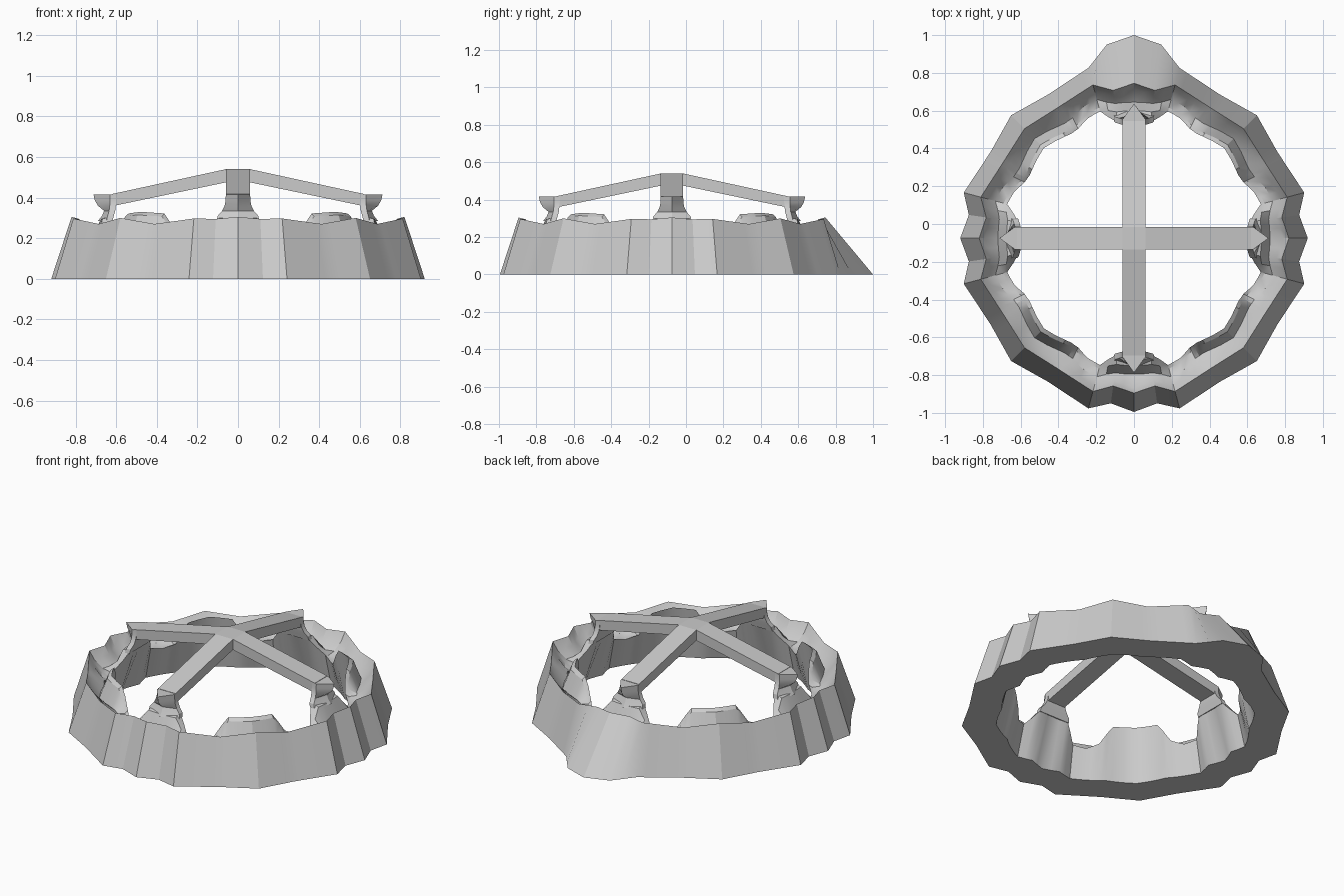
import bpy, bmesh, math
from mathutils import Vector

if "Cube" in bpy.data.objects:
    bpy.data.objects.remove(bpy.data.objects["Cube"])

CY = -0.075  # ring centre in y
grey = bpy.data.materials.new("grey")
grey.diffuse_color = (0.6, 0.6, 0.6, 1)
grey.use_nodes = True
grey.node_tree.nodes["Principled BSDF"].inputs["Base Color"].default_value = grey.diffuse_color


def finish(name, bm, angle=30):
    bmesh.ops.remove_doubles(bm, verts=bm.verts, dist=1e-4)
    bmesh.ops.recalc_face_normals(bm, faces=bm.faces)
    mesh = bpy.data.meshes.new(name)
    bm.to_mesh(mesh)
    bm.free()
    mesh.materials.append(grey)
    ob = bpy.data.objects.new(name, mesh)
    bpy.context.collection.objects.link(ob)
    bpy.ops.object.select_all(action='DESELECT')
    ob.select_set(True)
    bpy.context.view_layer.objects.active = ob
    bpy.ops.object.shade_smooth_by_angle(angle=math.radians(angle))
    return ob


def loft(bm, sections, close_sections):
    rows = [[bm.verts.new(p) for p in s] for s in sections]
    n = len(rows[0])
    pairs = zip(rows, rows[1:] + rows[:1]) if close_sections else zip(rows, rows[1:])
    for a, b in pairs:
        for j in range(n):
            k = (j + 1) % n
            bm.faces.new((a[j], a[k], b[k], b[j]))
    return rows


def polar(deg, r):
    a = math.radians(deg)
    return Vector((math.cos(a) * r, math.sin(a) * r + CY))


def sample(keys, x, col):
    for a, b in zip(keys, keys[1:]):
        if x <= b[0]:
            t = (x - a[0]) / (b[0] - a[0])
            return a[col] + (b[col] - a[col]) * t
    return keys[-1][col]


# Ring outline over one eighth: angle, base radius, top radius, top height
OUTER = [(0, .92, .82, .305), (8, .883, .79, .295), (15, .933, .84, .297),
         (31, .886, .80, .27), (45, .92, .82, .30)]
# Inner rim over one eighth: angle, radius, height, crest width
INNER = [(0, .615, .31, .06), (8, .62, .31, .055), (11.5, .65, .255, .04),
         (15, .695, .195, .02), (21, .68, .18, .02), (27, .65, .205, .02),
         (31, .645, .275, .02), (34, .65, .322, .02), (45, .675, .33, .025)]


def ring_section(deg):
    fold = deg % 90
    fold = min(fold, 90 - fold)
    # straight facets between the outline corners
    for a, b in zip(OUTER, OUTER[1:]):
        if fold <= b[0]:
            break

    def spout(key, col, ang):
        off = abs(ang - 90)
        if col == 1 and off < 9:   # sloping projection at the back
            return 1.075 if off < 1 else 1.035
        return key[col]
    t = (fold - a[0]) / (b[0] - a[0])
    base_deg = deg - fold if abs((deg - fold) % 90) < 1e-6 else deg + fold
    sign = 1 if base_deg <= deg else -1
    da, db = base_deg + sign * a[0], base_deg + sign * b[0]
    out = polar(da, spout(a, 1, da)).lerp(polar(db, spout(b, 1, db)), t)
    top = polar(da, a[2]).lerp(polar(db, b[2]), t)
    zt = a[3] + (b[3] - a[3]) * t
    ri, zi, crest = (sample(INNER, fold, c) for c in (1, 2, 3))
    rt = (top - Vector((0, CY))).length
    trough = min(ri + crest + .045, rt - .06)
    zc = min(.20, zi + .01)
    low = .79 * sample(OUTER, fold, 1)
    pts = [(out, 0), (top, zt), (polar(deg, rt - .03), .245),
           (polar(deg, trough), zc),
           (polar(deg, ri + crest), max(zi - .015, .185)),
           (polar(deg, ri), zi), (polar(deg, low), 0)]
    return [(p.x, p.y, z) for p, z in pts]


# Rocky ring with trough, scalloped inner rim and four leg roots
eighth = [0, 4, 8, 11.5, 15, 18, 21, 24, 27, 29, 31, 34, 39, 45]
quarter = eighth + [90 - d for d in reversed(eighth[1:-1])]
bm = bmesh.new()
loft(bm, [ring_section(q * 90 + d) for q in range(4) for d in quarter], True)
finish("ring_wall", bm, 28)


def turned(q, x, y, z):
    c, s = ((1, 0), (0, 1), (-1, 0), (0, -1))[q]
    return (c * x - s * y, s * x + c * y + CY, z)


# Crossed arms, mitred together at the middle
bm = bmesh.new()
PLAN = [(0, 0, .54, .475), (.06, -.06, .54, .475), (.62, -.06, .418, .358),
        (.62, .06, .418, .358), (.06, .06, .54, .475)]
for q in range(4):
    up = [bm.verts.new(turned(q, x, y, t)) for x, y, t, b in PLAN]
    dn = [bm.verts.new(turned(q, x, y, b)) for x, y, t, b in PLAN]
    for ring in (up, dn):
        bm.faces.new((ring[0], ring[1], ring[4]))
        bm.faces.new((ring[1], ring[2], ring[3], ring[4]))
    for j in (1, 2, 3):
        bm.faces.new((up[j], up[j + 1], dn[j + 1], dn[j]))
finish("crossed_arms", bm, 10)

# Flared, pointed brackets joining the legs to the arms:
# height, half width, inner radius, point radius
FLARE = [(.285, .105, .618, .69), (.31, .10, .612, .67), (.335, .078, .605, .66),
         (.36, .066, .602, .69), (.385, .061, .60, .705), (.416, .06, .60, .712)]
for q, side in enumerate(("right", "back", "left", "front")):
    bm = bmesh.new()
    sections = []
    for z, w, r0, r1 in FLARE:
        plan = [(r0, -w), (r0 + .03, -w), (r1, 0), (r0 + .03, w), (r0, w)]
        sections.append([turned(q, x, y, z) for x, y in plan])
    rows = loft(bm, sections, False)
    bm.faces.new(rows[0])
    bm.faces.new(rows[-1])
    finish("bracket_" + side, bm, 30)
